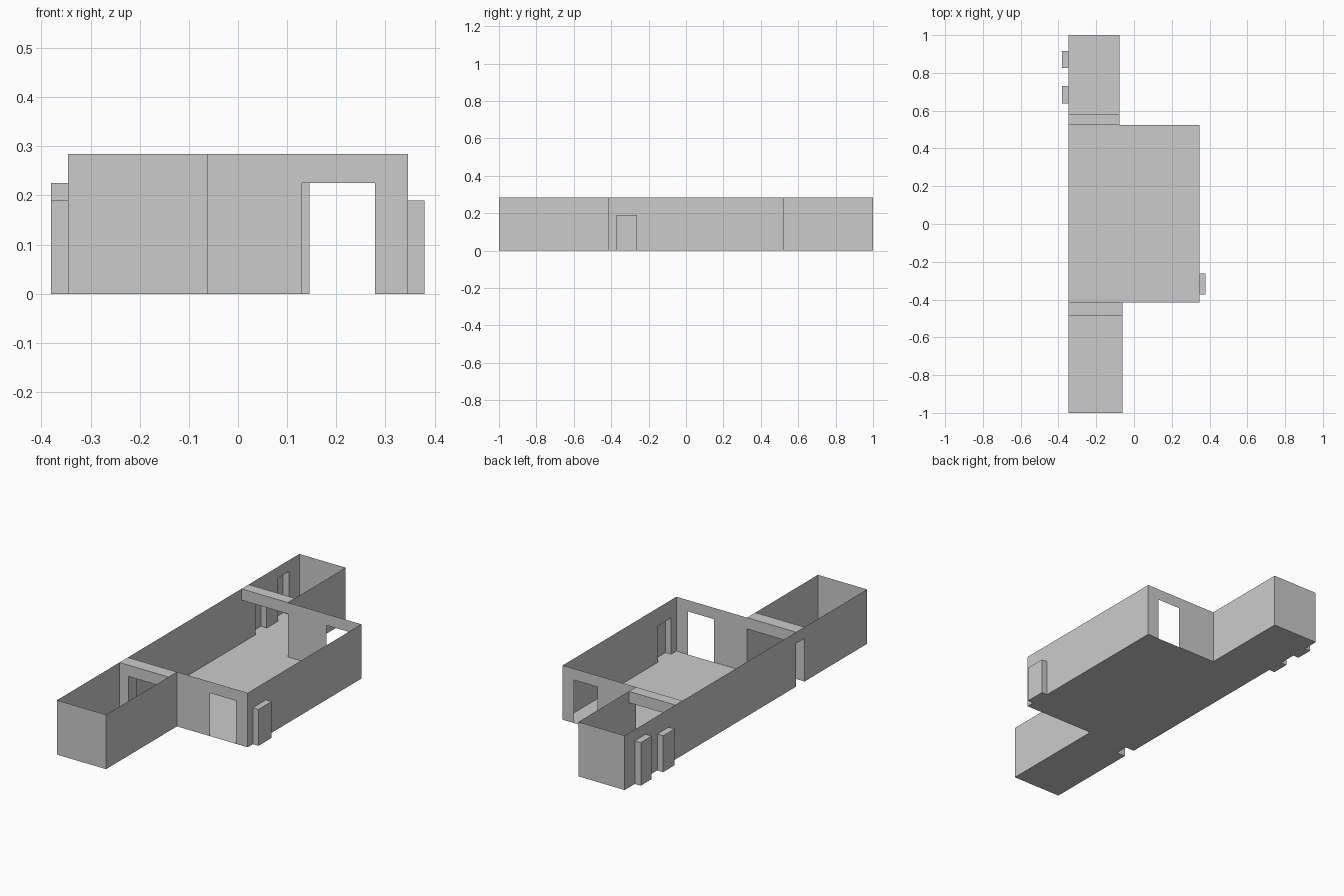
import bpy

if "Cube" in bpy.data.objects:
    bpy.data.objects.remove(bpy.data.objects["Cube"])

H, DOOR, LOW = 0.284, 0.225, 0.19          # wall, doorway and low recess heights
XL, XR = -0.346, 0.346                     # main room sides
YF, YB = -0.415, 0.523                     # main room front and back
XF, XB = -0.062, -0.078                    # right sides of front / back corridor
BF, BB = -0.484, 0.582                     # outer faces of the two beams
JAMB = -0.295                              # inner side of the front jamb


def make(name, polys):
    verts, faces = [], []
    for p in polys:
        faces.append(list(range(len(verts), len(verts) + len(p))))
        verts += p
    me = bpy.data.meshes.new(name)
    me.from_pydata(verts, [], faces)
    ob = bpy.data.objects.new(name, me)
    bpy.context.collection.objects.link(ob)
    return ob


def upright(axis, pos, a, b, z0, z1):
    """Upright rectangle lying across the given axis."""
    pts = [(a, z0), (b, z0), (b, z1), (a, z1)]
    return [(pos, u, z) if axis == 'x' else (u, pos, z) for u, z in pts]


def flat(x0, x1, y0, y1, z):
    return [(x0, y0, z), (x1, y0, z), (x1, y1, z), (x0, y1, z)]


def wall(name, axis, pos, a, b, holes=()):
    """Thin wall with openings (start, end, height) rising from the floor."""
    polys, u = [], a
    for s, e, top in holes:
        if s > u:
            polys.append(upright(axis, pos, u, s, 0, H))
        polys.append(upright(axis, pos, s, e, top, H))
        u = e
    if u < b:
        polys.append(upright(axis, pos, u, b, 0, H))
    make(name, polys)


def recess(name, x_in, x_out, y0, y1, top):
    """Door recess, open towards the room."""
    make(name, [upright('x', x_out, y0, y1, 0, top),
                upright('y', y0, x_in, x_out, 0, top),
                upright('y', y1, x_in, x_out, 0, top),
                flat(x_in, x_out, y0, y1, 0),
                flat(x_in, x_out, y0, y1, top)])


# Floor, notched under the front jamb
outline = [(XL, -1), (XF, -1), (XF, YF), (XR, YF), (XR, YB), (XB, YB), (XB, 1),
           (XL, 1), (XL, YF), (JAMB, YF), (JAMB, BF), (XL, BF)]
make("floor", [[(x, y, 0) for x, y in outline]])

# Recesses, with matching holes in the side walls
left_recesses = [(0.639, 0.731, LOW), (0.826, 0.916, DOOR)]
right_recess = (-0.372, -0.263, LOW)
for i, r in enumerate(left_recesses):
    recess(f"left_recess_{i + 1}", XL, -0.38, *r)
recess("right_recess", XR, 0.379, *right_recess)

# Walls
wall("left_wall", 'x', XL, -1, 1, [(BF, YF, DOOR)] + left_recesses)
wall("right_wall", 'x', XR, YF, YB, [right_recess])
wall("front_corridor_side", 'x', XF, -1, YF)
wall("back_corridor_side", 'x', XB, YB, 1)
wall("front_corridor_end", 'y', -1, XL, XF)
wall("back_corridor_end", 'y', 1, XL, XB)
wall("room_front_wall", 'y', YF, XF, XR, [(0.13, 0.279, DOOR)])
wall("room_back_wall", 'y', YB, XB, XR, [(0.145, 0.28, DOOR)])

# Beams over the corridor entrances
for name, x1, y0, y1, x0 in (("front_beam", XF, BF, YF, JAMB),
                             ("back_beam", XB, YB, BB, XL)):
    make(name, [upright('y', y0, XL, x1, DOOR, H),
                upright('y', y1, XL, x1, DOOR, H),
                flat(XL, x1, y0, y1, H),
                flat(x0, x1, y0, y1, DOOR)])

# Jamb at the front entrance, open on its outer side
make("front_jamb", [upright('y', BF, XL, JAMB, 0, DOOR),
                    upright('y', YF, XL, JAMB, 0, DOOR),
                    upright('x', JAMB, BF, YF, 0, DOOR)])
